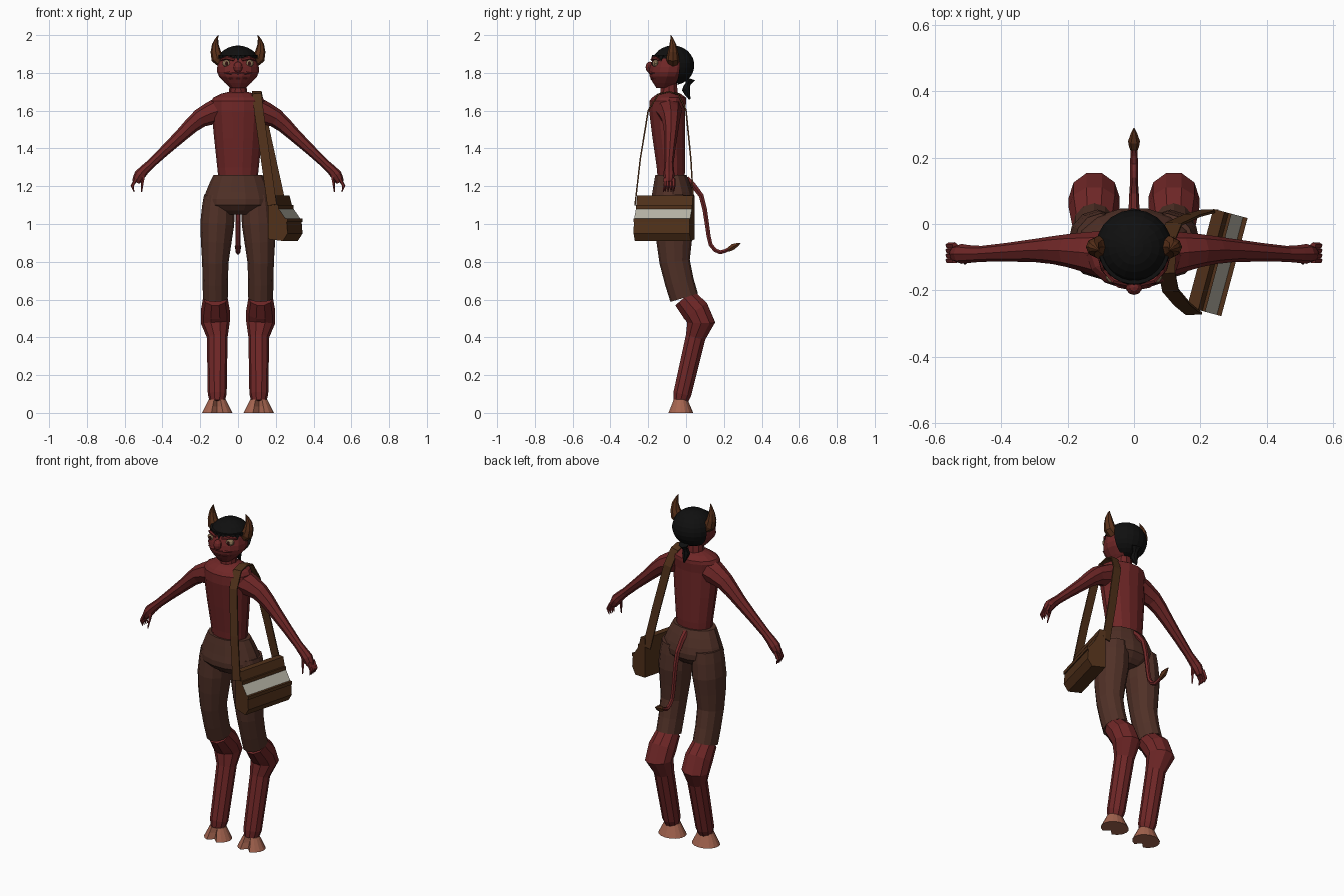
import bpy, bmesh, math
from mathutils import Vector, Matrix

if "Cube" in bpy.data.objects:
    bpy.data.objects.remove(bpy.data.objects["Cube"])

SIDEWAYS, FORWARD, UPWARD = Vector((1, 0, 0)), Vector((0, 1, 0)), Vector((0, 0, 1))


def material(name, red, green, blue):
    colour = (red, green, blue, 1)
    mat = bpy.data.materials.new(name)
    mat.use_nodes = True
    mat.diffuse_color = colour
    shader = mat.node_tree.nodes["Principled BSDF"]
    shader.inputs["Base Color"].default_value = colour
    shader.inputs["Roughness"].default_value = .9
    return mat


SKIN = material("red skin", .16, .02, .02)
PANTS = material("brown cloth", .08, .03, .02)
LEATHER = material("bag leather", .08, .03, .01)
HORN = material("dark horn", .1, .03, .01)
HOOF = material("tan hoof", .38, .13, .08)
HAIR = material("black hair", .005, .005, .005)
PAPER = material("paper", .45, .43, .36)
EYE = material("eye", .25, .17, .09)
MOUTH = material("dark mouth", .03, .005, .005)


def finish(name, bm, materials, mirror=False):
    bmesh.ops.recalc_face_normals(bm, faces=bm.faces)
    mesh = bpy.data.meshes.new(name)
    bm.to_mesh(mesh)
    bm.free()
    for mat in materials:
        mesh.materials.append(mat)
    part = bpy.data.objects.new(name, mesh)
    bpy.context.collection.objects.link(part)
    if mirror:
        modifier = part.modifiers.new("mirror", 'MIRROR')
        modifier.use_mirror_merge = False
    return part


def smooth_path(points, steps):
    """Pass a Catmull-Rom spline through the points, radius included."""
    points = [Vector(point) for point in points]
    last = len(points) - 1
    result = []
    for i in range(last):
        start, end = points[i], points[i + 1]
        leave = (end - points[max(i - 1, 0)]) / 2
        arrive = (points[min(i + 2, last)] - start) / 2
        for step in range(steps):
            t = step / steps
            ease = t * t * (3 - 2 * t)
            result.append(start.lerp(end, ease) + leave * t * (1 - t) ** 2 - arrive * t * t * (1 - t))
    return result + [points[last]]


def loft(name, points, mat, sides=10, steps=2, flat=1, side=SIDEWAYS, level=False, mirror=False):
    """Skin rings along (x, y, z, radius) points; flat scales the second radius."""
    bm = bmesh.new()
    path = smooth_path(points, steps)
    phase = math.pi / 4 if sides == 4 else 0
    loops = []
    for i, point in enumerate(path):
        before, after = path[max(i - 1, 0)], path[min(i + 1, len(path) - 1)]
        tangent = UPWARD if level else (after - before).to_3d().normalized()
        across = (side - tangent * side.dot(tangent)).normalized()
        other = tangent.cross(across) * flat
        loop = []
        for k in range(sides):
            angle = phase + math.tau * k / sides
            offset = across * math.cos(angle) + other * math.sin(angle)
            loop.append(bm.verts.new(point.to_3d() + offset * point.w))
        loops.append(loop)
    for lower, upper in zip(loops, loops[1:]):
        for k in range(sides):
            bm.faces.new((lower[k - 1], lower[k], upper[k], upper[k - 1]))
    bm.faces.new(loops[0])
    bm.faces.new(loops[-1])
    return finish(name, bm, [mat], mirror)


def centred(rows):
    """Turn (y, z, radius) rows into points on the middle plane."""
    return [(0, *row) for row in rows]


def ball(name, centre, size, mat, segments=10, mirror=False, remove=None):
    bm = bmesh.new()
    placing = Matrix.LocRotScale(Vector(centre), None, Vector(size))
    bmesh.ops.create_uvsphere(bm, u_segments=segments, v_segments=segments * 2 // 3,
                              radius=1, matrix=placing)
    if remove:
        unwanted = [face for face in bm.faces if remove(face.calc_center_median())]
        bmesh.ops.delete(bm, geom=unwanted, context='FACES')
    return finish(name, bm, [mat], mirror)


# Torso and neck
loft("torso", centred([(-.08, 1.2, .1), (-.08, 1.3, .11), (-.1, 1.6, .14), (-.09, 1.67, .13), (-.09, 1.7, .05)]),
     SKIN, sides=14, flat=.7, level=True)
loft("neck", centred([(-.09, 1.68, .05), (-.09, 1.78, .04)]), SKIN, level=True)

# Arms with palms, fingers and thumbs
loft("arms", [(.1, -.09, 1.6, .07), (.2, -.08, 1.56, .05), (.3, -.08, 1.47, .035),
              (.46, -.09, 1.32, .024), (.52, -.09, 1.26, .03), (.54, -.09, 1.22, .02)],
     SKIN, sides=8, side=FORWARD, mirror=True)
for i, finger in enumerate(("first", "second", "third", "fourth")):
    y = -.11 + i * .015
    loft(finger + "_fingers", [(.54, y, 1.24, .01), (.56, y, 1.2, .009), (.55, y, 1.17, .002)],
         SKIN, sides=5, steps=1, side=FORWARD, mirror=True)
loft("thumbs", [(.5, -.1, 1.27, .012), (.51, -.12, 1.17, .003)], SKIN, sides=5, mirror=True)

# Trousers
loft("hips", centred([(-.08, 1.26, .13), (-.07, 1.17, .17), (-.07, 1.1, .18), (-.07, 1.05, .1)]),
     PANTS, sides=14, flat=.65, level=True)
loft("trouser_legs", [(.1, -.06, 1.15, .08), (.11, -.06, 1, .09), (.12, -.06, .8, .07), (.12, -.01, .61, .066)],
     PANTS, sides=12, flat=1.15, mirror=True)

# Backward-bent lower legs
loft("lower_legs", [(.12, -.01, .61, .065), (.12, .05, .54, .077), (.12, .08, .48, .077),
                    (.11, .05, .4, .055), (.11, -.02, .1, .05), (.11, -.03, .06, .04)],
     SKIN, steps=1, mirror=True)

# Hooves with a cleft cut into the front
hooves = loft("hooves", [(.11, -.03, 0, .08), (.11, -.03, .07, .045)], HOOF, sides=16, flat=.85, mirror=True)
for vertex in hooves.data.vertices:
    if abs(vertex.co.x - .11) < .005 and vertex.co.y < -.03:
        vertex.co.y += .035

# Tail with a spade tip
loft("tail", centred([(0, 1.24, .018), (.08, 1.15, .015), (.11, 1, .013), (.13, .89, .012),
                      (.18, .85, .012), (.23, .87, .01)]), SKIN, sides=6)
loft("tail_tip", centred([(.22, .86, .01), (.25, .88, .018), (.29, .9, .001)]), HORN, sides=6)

# Head and face
loft("head", centred([(-.12, 1.72, .04), (-.1, 1.78, .1), (-.09, 1.83, .11), (-.08, 1.9, .085), (-.08, 1.93, .03)]),
     SKIN, sides=14, flat=.94, level=True)
ball("nose", (0, -.19, 1.83), (.025, .024, .03), SKIN)
ball("upper_lip", (0, -.16, 1.8), (.08, .04, .014), SKIN)
ball("mouth", (0, -.155, 1.785), (.07, .035, .01), MOUTH)
ball("lower_lip", (0, -.15, 1.77), (.07, .04, .013), SKIN)
ball("eyes", (.06, -.16, 1.85), (.025, .02, .02), EYE, mirror=True)
ball("pupils", (.06, -.178, 1.85), (.009, .004, .012), MOUTH, mirror=True)
loft("brows", [(.02, -.18, 1.87, .008), (.06, -.17, 1.88, .01), (.09, -.14, 1.87, .006)],
     SKIN, sides=6, steps=1, side=UPWARD, mirror=True)

# Horns curving out, then up and in
loft("horns", [(.07, -.07, 1.86, .034), (.11, -.07, 1.88, .034), (.12, -.07, 1.95, .018), (.105, -.08, 2, .001)],
     HORN, sides=8, side=FORWARD, mirror=True)

# Hair cap, fringe and ponytail
ball("hair", (0, -.07, 1.84), (.116, .114, .105), HAIR, segments=20,
     remove=lambda middle: middle.z < 1.885 and middle.y < -.045)
for i in range(11):
    around = Vector((math.sin(i / 4 - 1.25), -math.cos(i / 4 - 1.25), 0))
    root = Vector((0, -.075, 1.895)) + around * .1
    tip = root + around * .008 - UPWARD * (.035 if i % 2 else .02)
    loft(f"fringe_lock_{i + 1}", [(*root, .02), (*tip, .001)], HAIR, sides=4, steps=1, flat=.4,
         side=around.cross(UPWARD), level=True)
loft("ponytail", centred([(.02, 1.77, .03), (.01, 1.74, .014), (0, 1.71, .022), (.02, 1.66, .004)]), HAIR, sides=7)

# Shoulder bag: an (outward, height) outline swept along the bag's length
outline = [(0, .92), (0, 1.15), (.035, 1.15), (.05, 1.09), (.1, 1.02), (.106, .95), (.08, .91)]
turn = Matrix.Rotation(math.radians(-15), 3, 'Z')
outward, along = turn @ SIDEWAYS, turn @ FORWARD * .306
corner = Vector((.16, -.25, 0))
bm = bmesh.new()
front, back = [[bm.verts.new(corner + shift + outward * u + UPWARD * z) for u, z in outline]
               for shift in (Vector(), along)]
for k in range(len(outline)):
    face = bm.faces.new((front[k - 1], front[k], back[k], back[k - 1]))
    face.material_index = int(k == 4)
bm.faces.new(front)
bm.faces.new(back)
finish("bag", bm, [LEATHER, PAPER])

# Rims above and below the paper
for rim, (u, z) in (("bag_flap_edge", outline[3]), ("bag_pocket_rim", outline[4])):
    base = corner + outward * u + UPWARD * z
    loft(rim, [(*base, .014), (*(base + along), .014)], LEATHER, sides=4, steps=1, flat=.7, side=UPWARD)

# Strap over the shoulder
loft("bag_strap", [(.18, -.27, 1.1, .035), (.11, -.2, 1.6, .035), (.1, -.09, 1.7, .035),
                   (.12, 0, 1.6, .035), (.23, .04, 1.1, .035)], LEATHER, sides=4, flat=.15)
